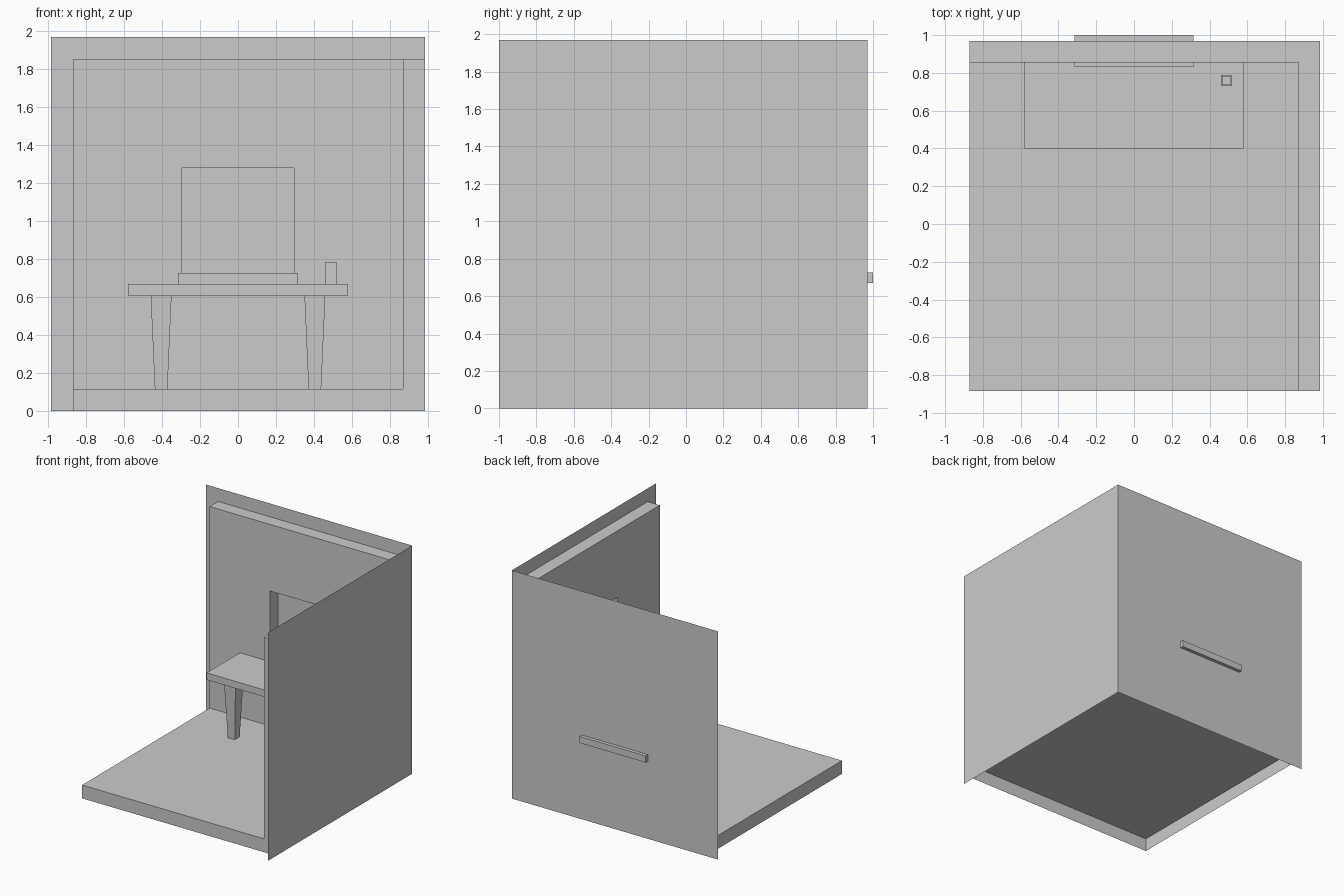
import bpy, bmesh
from mathutils import Vector

if "Cube" in bpy.data.objects:
    bpy.data.objects.remove(bpy.data.objects["Cube"])

H, T, W = 0.87, 0.985, 0.295      # inner half size, outer half size, window half size
CENTRE = Vector((0, -0.015, T))   # centre of the room cube


def finish(name, bm):
    mesh = bpy.data.meshes.new(name)
    bm.to_mesh(mesh)
    bm.free()
    ob = bpy.data.objects.new(name, mesh)
    bpy.context.collection.objects.link(ob)
    return ob


def box(name, x, y, z, taper=1.0):
    """Box from ranges; taper scales the bottom face about its centre."""
    bm = bmesh.new()
    bmesh.ops.create_cube(bm, size=1)
    for v in bm.verts:
        s = taper if v.co.z < 0 else 1.0
        v.co = Vector([(r[0] + r[1]) / 2 + c * k * (r[1] - r[0])
                       for r, c, k in zip((x, y, z), v.co, (s, s, 1))])
    return finish(name, bm)


def panel(name, place, window, outer):
    """Thin-shelled panel. place(u, v, d) maps to the room cube, free edges at u=-H and v=H."""
    bm = bmesh.new()

    def quad(*pts):
        bm.faces.new([bm.verts.new(Vector(place(*p)) + CENTRE) for p in pts])

    square = [(-1, -1), (1, -1), (1, 1), (-1, 1)]
    if window:
        # inner skin around the recess, plus the recess sides
        for (a, b), (c, e) in zip(square, square[1:] + square[:1]):
            quad((a * H, b * H, H), (c * H, e * H, H), (c * W, e * W, H), (a * W, b * W, H))
            quad((a * W, b * W, H), (c * W, e * W, H), (c * W, e * W, T), (a * W, b * W, T))
    else:
        quad(*[(a * H, b * H, H) for a, b in square])
    # rims along the two free edges
    quad((-H, -T, T), (-H, -T, H), (-H, H, H), (-H, H, T))
    quad((-H, H, T), (-H, H, H), (T, H, H), (T, H, T))
    if outer:
        quad(*[(a * T, b * T, T) for a, b in square])
    bmesh.ops.remove_doubles(bm, verts=bm.verts, dist=1e-4)
    bmesh.ops.recalc_face_normals(bm, faces=bm.faces)
    return finish(name, bm)


# Room: two walls with window recesses, and an open-bottomed floor slab
panel("back_wall", lambda u, v, d: (u, d, v), True, True)
panel("right_wall", lambda u, v, d: (d, u, v), True, True)
panel("floor", lambda u, v, d: (u, -v, -d), False, False)

# Window sill through the back wall
box("window_sill", (-0.315, 0.315), (0.83, 1.0), (0.67, 0.727))

# Desk against the back wall with two tapered legs
box("desk_top", (-0.58, 0.58), (0.40, 0.86), (0.61, 0.67))
for side, cx in (("left", -0.405), ("right", 0.405)):
    box(side + "_desk_leg", (cx - 0.055, cx + 0.055), (0.465, 0.575), (0.115, 0.61), 0.6)

# Square cup with a hollow
cup = box("cup", (0.46, 0.518), (0.73, 0.788), (0.67, 0.785))
bm = bmesh.new()
bm.from_mesh(cup.data)
bm.normal_update()
top = [f for f in bm.faces if f.normal.z > 0.9]
bmesh.ops.inset_region(bm, faces=top, thickness=0.011)
for v in top[0].verts:
    v.co.z = 0.785
hole = bmesh.ops.extrude_face_region(bm, geom=top)
for v in [g for g in hole["geom"] if isinstance(g, bmesh.types.BMVert)]:
    v.co.z = 0.685
bmesh.ops.delete(bm, geom=[f for f in top if f.is_valid], context='FACES_ONLY')
bm.to_mesh(cup.data)
bm.free()
